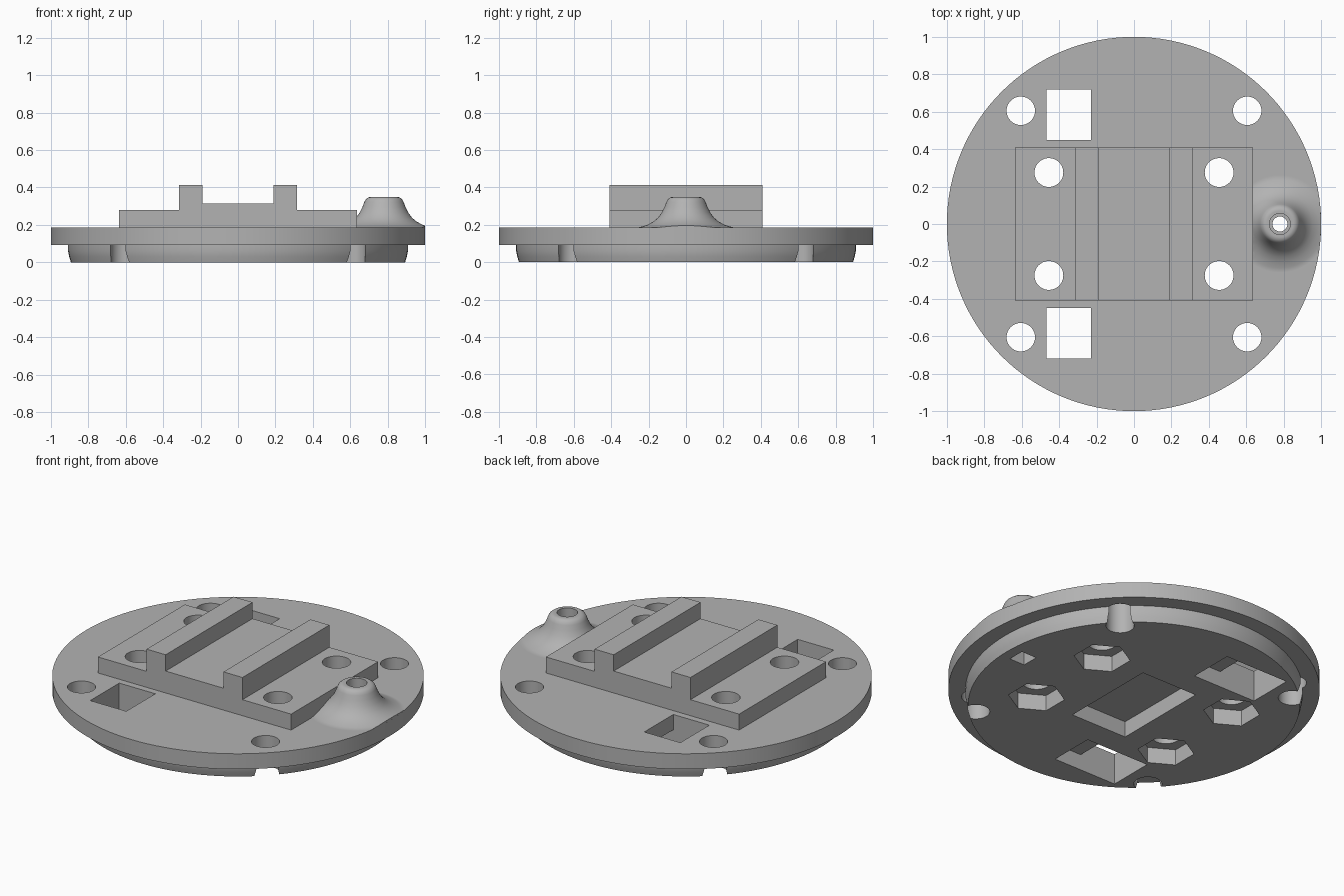
import bpy, bmesh, math
from mathutils import Matrix, Vector

cube = bpy.data.objects.get("Cube")
if cube:
    bpy.data.objects.remove(cube, do_unlink=True)

grey = bpy.data.materials.new("plain grey")
grey.use_nodes = True
colour = (0.45, 0.45, 0.45, 1)
grey.diffuse_color = colour
grey.node_tree.nodes["Principled BSDF"].inputs["Base Color"].default_value = colour


def finish(bm, name):
    bmesh.ops.recalc_face_normals(bm, faces=bm.faces)
    mesh = bpy.data.meshes.new(name)
    bm.to_mesh(mesh)
    bm.free()
    mesh.materials.append(grey)
    obj = bpy.data.objects.new(name, mesh)
    bpy.context.collection.objects.link(obj)
    return obj


def extrude(name, points, vector):
    """Solid from a flat outline swept along a vector."""
    bm = bmesh.new()
    face = bm.faces.new([bm.verts.new(p) for p in points])
    result = bmesh.ops.extrude_face_region(bm, geom=[face], use_keep_orig=True)
    verts = [v for v in result["geom"] if isinstance(v, bmesh.types.BMVert)]
    bmesh.ops.translate(bm, verts=verts, vec=vector)
    return finish(bm, name)


def lathe(name, profile, x=0, steps=128):
    """Solid of revolution from (radius, height) pairs."""
    bm = bmesh.new()
    verts = [bm.verts.new((r, 0, z)) for r, z in profile]
    edges = [bm.edges.new(pair) for pair in zip(verts, verts[1:])]
    bmesh.ops.spin(bm, geom=verts + edges, axis=(0, 0, 1), cent=(0, 0, 0),
                   angle=math.tau, steps=steps, use_merge=True)
    bmesh.ops.remove_doubles(bm, verts=bm.verts, dist=0.0001)
    bmesh.ops.dissolve_limit(bm, angle_limit=0.001, verts=bm.verts, edges=bm.edges)
    bmesh.ops.transform(bm, matrix=Matrix.Translation((x, 0, 0)), verts=bm.verts)
    return finish(bm, name)


def column(name, x, y, radius, z0, z1, sides=48):
    """Upright prism whose first corner points along y."""
    points = [(x + radius * math.sin(i * math.tau / sides),
               y + radius * math.cos(i * math.tau / sides), z0) for i in range(sides)]
    return extrude(name, points, Vector((0, 0, z1 - z0)))


def box(name, x0, x1, y0, y1, z0, z1):
    points = [(x0, y0, z0), (x1, y0, z0), (x1, y1, z0), (x0, y1, z0)]
    return extrude(name, points, Vector((0, 0, z1 - z0)))


def combine(target, other, operation):
    """Apply a boolean and remove the helper."""
    mod = target.modifiers.new(operation, "BOOLEAN")
    mod.object, mod.operation, mod.solver = other, operation, "EXACT"
    other.hide_render = True
    bpy.context.view_layer.update()
    graph = bpy.context.evaluated_depsgraph_get()
    mesh = bpy.data.meshes.new_from_object(target.evaluated_get(graph))
    target.modifiers.clear()
    target.data = mesh
    bpy.data.objects.remove(other, do_unlink=True)


RIM, TOP, POCKET, BELL_X = 0.093, 0.185, 0.093, 0.78

# Round base plate with a narrower foot
plate = lathe("mounting_plate", [(0, 0), (0.893, 0), (0.902, 0.03), (0.908, 0.06),
                                 (0.908, RIM), (1, RIM), (1, TOP), (0, TOP)])

# Stepped block with two ridges
half = [(0.19, 0.315), (0.19, 0.412), (0.315, 0.412), (0.315, 0.28), (0.635, 0.28), (0.635, 0.15)]
outline = half + [(-x, z) for x, z in reversed(half)]
block = extrude("ridged_block", [(x, -0.408, z) for x, z in outline], Vector((0, 0.816, 0)))
combine(plate, block, "UNION")

# Flared boss, trimmed to the plate rim
boss = lathe("flared_boss", [(0, 0.35), (0.07, 0.35), (0.085, 0.346), (0.097, 0.337),
                             (0.105, 0.322), (0.115, 0.295), (0.13, 0.265), (0.15, 0.238),
                             (0.175, 0.217), (0.205, 0.201), (0.235, 0.191), (0.265, 0.184),
                             (0.265, 0.15), (0, 0.15)], BELL_X, 64)
combine(boss, column("rim_trim", 0, 0, 0.9995, 0.1, 0.5, 128), "INTERSECT")
combine(plate, boss, "UNION")

# Screw holes, nut pockets and cable slots, mirrored
cutters = []
for sy in (-1, 1):
    for sx in (-1, 1):
        cutters.append(column("rim_hole", sx * 0.605, sy * 0.605, 0.076, -0.1, 0.6))
        cutters.append(column("block_hole", sx * 0.455, sy * 0.275, 0.077, -0.1, 0.6))
        cutters.append(column("nut_pocket", sx * 0.455, sy * 0.275, 0.153, -0.1, POCKET + 0.001, 6))
    y0, y1 = sorted((sy * 0.448, sy * 0.72))
    cutters.append(box("slot", -0.467, -0.23, y0, y1, -0.1, 0.6))
    cutters.append(box("slot_recess", -0.467, -0.05, y0, y1, -0.1, POCKET + 0.001))

# Underside pocket and boss bore
cutters.append(box("centre_pocket", -0.185, 0.185, -0.295, 0.295, -0.1, POCKET + 0.001))
cutters.append(column("boss_bore", BELL_X, 0, 0.04, -0.1, 0.6))
cutters.append(column("boss_counterbore", BELL_X, 0, 0.056, 0.22, 0.6))
cutters.append(box("boss_socket", BELL_X - 0.05, BELL_X + 0.05, -0.05, 0.05, -0.1, POCKET + 0.001))
for cutter in cutters:
    combine(plate, cutter, "DIFFERENCE")

# Smooth curved walls, keep flat faces flat
bpy.ops.object.select_all(action="DESELECT")
plate.select_set(True)
bpy.context.view_layer.objects.active = plate
bpy.ops.object.shade_smooth_by_angle(angle=math.radians(30))
normals = plate.modifiers.new("flat_face_normals", "WEIGHTED_NORMAL")
normals.keep_sharp = True
